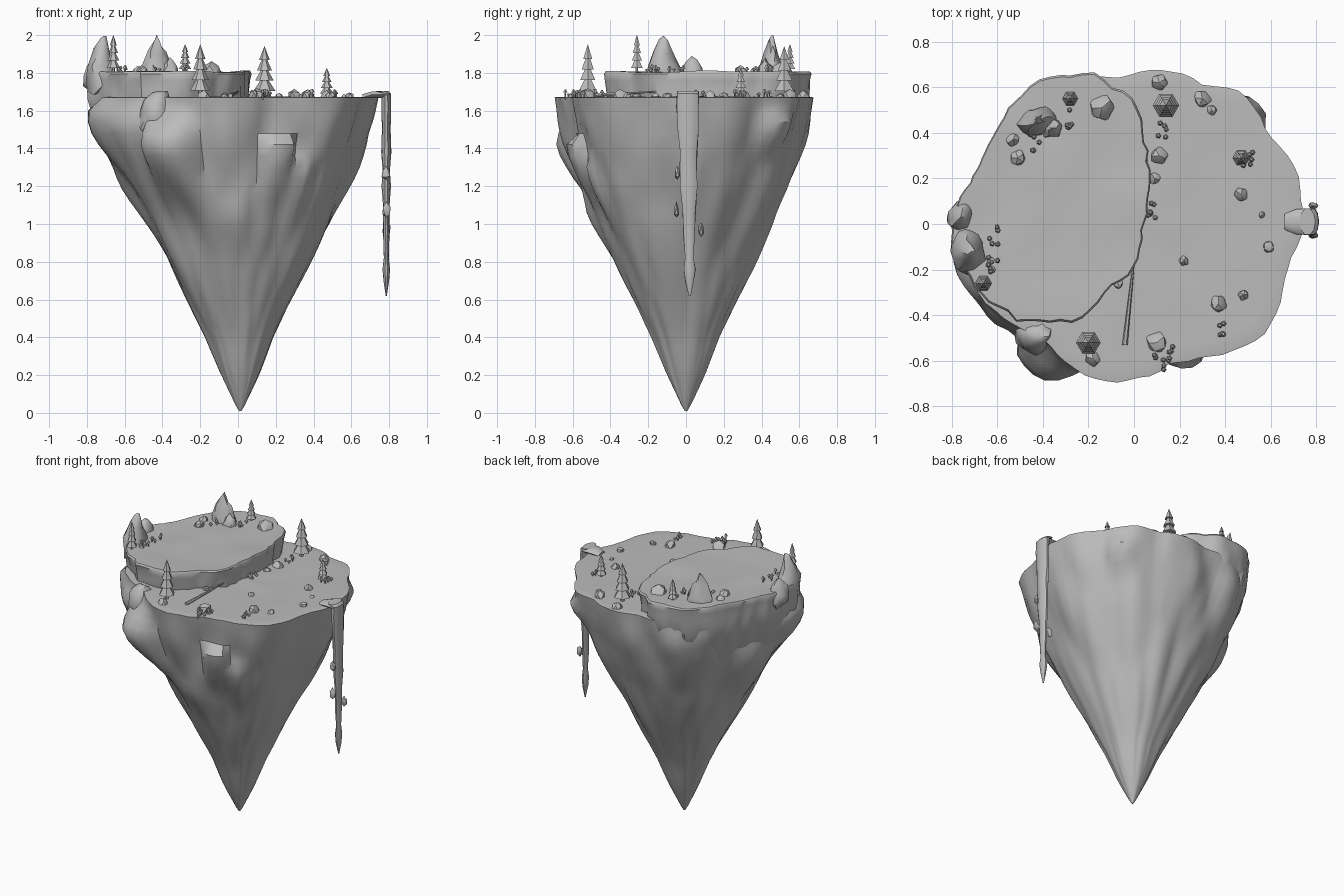
import bpy, bmesh, math, random
from mathutils import Vector, Euler, noise

if "Cube" in bpy.data.objects:
    bpy.data.objects.remove(bpy.data.objects["Cube"])

random.seed(4)
TAU = math.tau
stone = bpy.data.materials.new("grey stone")
stone.diffuse_color = (0.5, 0.5, 0.5, 1)
stone.use_nodes = True
stone.node_tree.nodes["Principled BSDF"].inputs["Base Color"].default_value = stone.diffuse_color


def finish(name, bm, angle=40):
    bmesh.ops.recalc_face_normals(bm, faces=bm.faces)
    me = bpy.data.meshes.new(name)
    bm.to_mesh(me)
    bm.free()
    ob = bpy.data.objects.new(name, me)
    bpy.context.collection.objects.link(ob)
    me.materials.append(stone)
    bpy.ops.object.select_all(action='DESELECT')
    ob.select_set(True)
    bpy.context.view_layer.objects.active = ob
    bpy.ops.object.shade_smooth_by_angle(angle=math.radians(angle))
    return ob


def loft(bm, rings):
    """Skin a list of closed rings and close both ends."""
    loops = [[bm.verts.new(p) for p in r] for r in rings]
    n = len(loops[0])
    for a, b in zip(loops, loops[1:]):
        for i in range(n):
            bm.faces.new((a[i], a[(i + 1) % n], b[(i + 1) % n], b[i]))
    bm.faces.new(loops[0])
    bm.faces.new(loops[-1])


def lerp_table(table, t):
    for (a, ra), (b, rb) in zip(table, table[1:]):
        if a <= t <= b:
            return ra + (rb - ra) * (t - a) / (b - a)
    return table[-1][1]


def polar(points, centre):
    """Turn an outline into a radius lookup by angle."""
    t = sorted((math.atan2(y - centre[1], x - centre[0]) % TAU,
                math.hypot(x - centre[0], y - centre[1])) for x, y in points)
    t = [(t[-1][0] - TAU, t[-1][1])] + t + [(t[0][0] + TAU, t[0][1])]
    return lambda a: lerp_table(t, a % TAU)


def chunk(d):
    """Faceted rock relief, roughly -0.5 to 0.5."""
    return .55 - noise.voronoi(d)[0][0]


# Outcrops on the cliff: angle, height, depth, half angle, rise above, drop below
outcrops = [(236, 1.40, .17, 15, .27, .45), (218, 1.52, .07, 14, .15, .5), (290, 1.40, .10, 10, .10, .40),
            (304, 1.30, .05, 6, .10, .4), (191, 1.57, .09, 18, .12, .45), (168, 1.30, .05, 18, .3, .4),
            (43, 1.52, .06, 9, .12, .20), (125, 1.50, .05, 18, .2, .45), (265, 1.05, .02, 10, .12, .3)]


def outcrop(a, z):
    best = 0
    for deg, cz, amp, wide, up, down in outcrops:
        da = min(1, abs((math.degrees(a) - deg + 180) % 360 - 180) / wide)
        dz = min(1, (z - cz) / up if z > cz else (cz - z) / down)
        best = max(best, amp * (1 - da ** 3) * (.5 + .5 * math.cos(math.pi * dz)))
    return best


# Hanging cone of rock with the lower plateau as its top
rim = polar([(.73, 0), (.70, -.12), (.66, -.25), (.62, -.4), (.56, -.5), (.43, -.55), (.3, -.58),
             (.16, -.61), (.05, -.67), (-.1, -.69), (-.25, -.65), (-.33, -.59), (-.39, -.50), (-.5, -.45),
             (-.61, -.37), (-.70, -.26), (-.73, -.05), (-.70, .14), (-.62, .3), (-.55, .46), (-.4, .6),
             (-.2, .64), (-.05, .64), (.13, .68), (.3, .61), (.47, .58), (.57, .42), (.69, .27)], (0, 0))
profile = [(0, .0), (.04, .024), (.12, .062), (.2, .10), (.4, .178), (.6, .277), (.8, .375), (1, .473),
           (1.2, .56), (1.4, .63), (1.55, .67), (1.67, .70)]
N = 90
rings = []
for z in [.01, .04, .1, .16] + [.22 + .06 * i for i in range(24)] + [1.64, 1.67]:
    ring = []
    for i in range(N):
        a = TAU * i / N
        k = min(1, z / 1.67) ** 1.5
        r = lerp_table(profile, z) * (1 + k * (rim(a) / .70 - 1))
        d = Vector((math.cos(a) * 2.6, math.sin(a) * 2.6, z * 1.7))
        rough = noise.noise(d) * .04 + chunk(d * 1.25) * .10
        fade = 1 if z < 1.5 else max(.3, 1 - (z - 1.5) * 4)
        r = r * (1 + rough * fade) + outcrop(a, z)
        if z > 1.5:
            r += .025 * chunk(Vector((math.cos(a) * 6, math.sin(a) * 6, 0)))
        ring.append((r * math.cos(a) + .012 * (1 - k), r * math.sin(a), z))
    rings.append(ring)
top = rings[-1]
for s in (.985, .9, .75, .6, .45, .3, .15, .03):
    rings.append([(x * s, y * s, 1.672 + .015 * (1 - s) * noise.noise((x * s * 5, y * s * 5, 0)))
                  for x, y, z in top])
bm = bmesh.new()
loft(bm, rings)
finish("island_body", bm, 42)

# Upper plateau on the left side
C = (-.37, .12)
edge = polar([(.05, 0), (.07, .2), (.05, .4), (-.04, .58), (-.2, .66), (-.4, .64), (-.5, .55),
              (-.6, .44), (-.65, .3), (-.72, .18), (-.79, .05), (-.8, -.1), (-.72, -.25), (-.6, -.35),
              (-.5, -.42), (-.35, -.43), (-.2, -.38), (-.08, -.25), (.01, -.17)], C)
rings = []
for z, s in ((1.36, .68), (1.44, .78), (1.52, .87), (1.6, .94), (1.66, .965), (1.71, .975), (1.76, .985),
             (1.795, 1.0), (1.806, .985), (1.806, .9), (1.802, .7), (1.802, .5), (1.804, .3), (1.806, .04)):
    ring = []
    for i in range(72):
        a = TAU * i / 72
        d = Vector((math.cos(a) * 3, math.sin(a) * 3, min(z, 1.8) * 2))
        r = edge(a) * s * (1 + .06 * chunk(d * 1.4) + .04 * noise.noise(d * 3))
        x, y = C[0] + r * math.cos(a), C[1] + r * math.sin(a)
        ring.append((x, y, z + (.012 * noise.noise((x * 4, y * 4, 3)) if z > 1.8 else 0)))
    rings.append(ring)
bm = bmesh.new()
loft(bm, rings)
finish("upper_plateau", bm, 42)


def rock(name, loc, dims, rot=(0, 0, 0), detail=2, peak=0, angle=35):
    """Rough boulder; peak narrows it towards the top."""
    bm = bmesh.new()
    bmesh.ops.create_icosphere(bm, subdivisions=detail, radius=.5)
    off = Vector((random.random() * 50, random.random() * 50, 0))
    turn = Euler(rot).to_matrix()
    for v in bm.verts:
        p = v.co * (1 + .4 * noise.noise(v.co * 3 + off))
        p.x *= 1 - peak * (p.z + .5)
        p.y *= 1 - peak * (p.z + .5)
        v.co = turn @ Vector(p[i] * dims[i] for i in range(3)) + Vector(loc)
    finish(name, bm, angle)


# Shoulder of rock rising beside the step
rock("shoulder_rock", (-.43, -.48, 1.58), (.22, .2, .28), (.1, .1, 0), 2, .3, 50)

# Tall crags on the upper plateau
rock("crag", (-.73, -.12, 1.83), (.22, .30, .32), (0, .1, 0), 2, .75, 45)
rock("crag", (-.76, .03, 1.78), (.13, .18, .2), (0, 0, 0), 2, .4, 45)
rock("crag", (-.43, .45, 1.83), (.28, .18, .33), (0, 0, .4), 2, .8, 45)
rock("crag", (-.36, .42, 1.80), (.14, .12, .14), (0, 0, 0), 2, .5, 45)

# Loose stones: x, y, ground, size
for x, y, z, s in [
        (-.14, .51, 1.8, .15), (-.51, .29, 1.8, .09), (-.53, .37, 1.8, .08), (-.63, -.16, 1.8, .05),
        (-.62, -.2, 1.8, .04), (.30, .55, 1.67, .1), (.34, .5, 1.67, .06), (.11, .62, 1.67, .09),
        (.11, .30, 1.67, .1), (.09, .20, 1.67, .07), (.07, .05, 1.67, .05), (.47, .13, 1.67, .08),
        (.59, -.1, 1.67, .07), (.48, -.31, 1.67, .06), (.37, -.35, 1.67, .1), (.22, -.16, 1.67, .06),
        (-.07, -.26, 1.67, .06), (.1, -.52, 1.67, .12), (-.18, -.59, 1.67, .09), (.56, .04, 1.67, .04)]:
    rock("stone", (x, y, z + s * .1), (s, s, s * .7), (0, 0, random.random() * 6), 1, .4)


def cone(bm, x, y, z0, z1, r0, r1, n=6):
    ring = lambda r, z: [(x + r * math.cos(TAU * i / n), y + r * math.sin(TAU * i / n), z) for i in range(n)]
    loft(bm, [ring(r0, z0), ring(r1, z1)])


# Fir trees: x, y, ground, height, radius
for x, y, z, h, r in [(-.2, -.52, 1.67, .28, .054), (.14, .52, 1.67, .27, .058), (.47, .29, 1.67, .155, .037),
                      (-.66, -.26, 1.8, .20, .036), (-.28, .55, 1.8, .15, .034)]:
    bm = bmesh.new()
    cone(bm, x, y, z - .02, z + h * .3, r * .25, r * .2)
    for i, s in enumerate((1, .85, .68, .5)):
        base = z + h * (.13 + .2 * i)
        cone(bm, x, y, base, base + h * (.23 if i < 3 else .27), r * s, r * s * .3 if i < 3 else .001)
    finish("fir_tree", bm, 30)

# Tufts of small upright shoots: x, y, ground
for x, y, z in [(-.62, -.05, 1.8), (-.62, -.17, 1.8), (-.27, .46, 1.8), (-.44, .36, 1.8), (.12, .41, 1.67),
                (.5, .28, 1.67), (.37, -.45, 1.67), (.11, -.6, 1.67), (.15, -.56, 1.67), (.07, .06, 1.67)]:
    bm = bmesh.new()
    for i in range(5):
        px, py = x + random.uniform(-.025, .025), y + random.uniform(-.04, .04)
        h = random.uniform(.02, .045)
        cone(bm, px, py, z - .01, z + h * .6, .004, .004, 5)
        cone(bm, px, py, z + h * .6, z + h, .012, .005, 5)
    finish("shoot_tuft", bm, 30)

# Fallen pole on the lower plateau
bm = bmesh.new()
a, b = Vector((0, -.16, 1.70)), Vector((-.04, -.53, 1.68))
loft(bm, [[p + Vector((r * math.cos(TAU * i / 6), 0, r * math.sin(TAU * i / 6))) for i in range(6)]
          for p, r in ((a, .004), (b, .012))])
finish("fallen_pole", bm, 30)

# Waterfall spilling over the right rim: z, half thickness, half width
bm = bmesh.new()
rings = []
for k, (z, t, w) in enumerate([(.62, .003, .005), (.70, .015, .025), (.76, .02, .033), (.82, .013, .022),
                               (.95, .017, .032), (1.08, .016, .038), (1.2, .025, .045), (1.28, .019, .047),
                               (1.38, .027, .05), (1.5, .023, .054), (1.62, .026, .06), (1.69, .024, .064)]):
    cy = .01 + .01 * (1 - (z - .62))
    rings.append([(.785 + t * math.cos(TAU * i / 10), cy + w * math.sin(TAU * i / 10)
                   * (1 + .1 * math.sin(k * 2 + i)), z) for i in range(10)])
rings.append([(.76 + .035 * math.cos(TAU * i / 10), .01 + .06 * math.sin(TAU * i / 10), 1.705) for i in range(10)])
loft(bm, rings)
loft(bm, [[(x, .01 + w * math.cos(TAU * i / 10), z + .018 * math.sin(TAU * i / 10)) for i in range(10)]
          for x, z, w in ((.66, 1.67, .035), (.71, 1.685, .055), (.79, 1.685, .06))])
finish("waterfall", bm, 40)
for y, z in ((-.045, 1.27), (.08, .97), (-.05, 1.07), (.01, 1.2)):
    rock("spray_lump", (.785, y, z), (.05, .03, .08), (0, 0, 0), 1)
